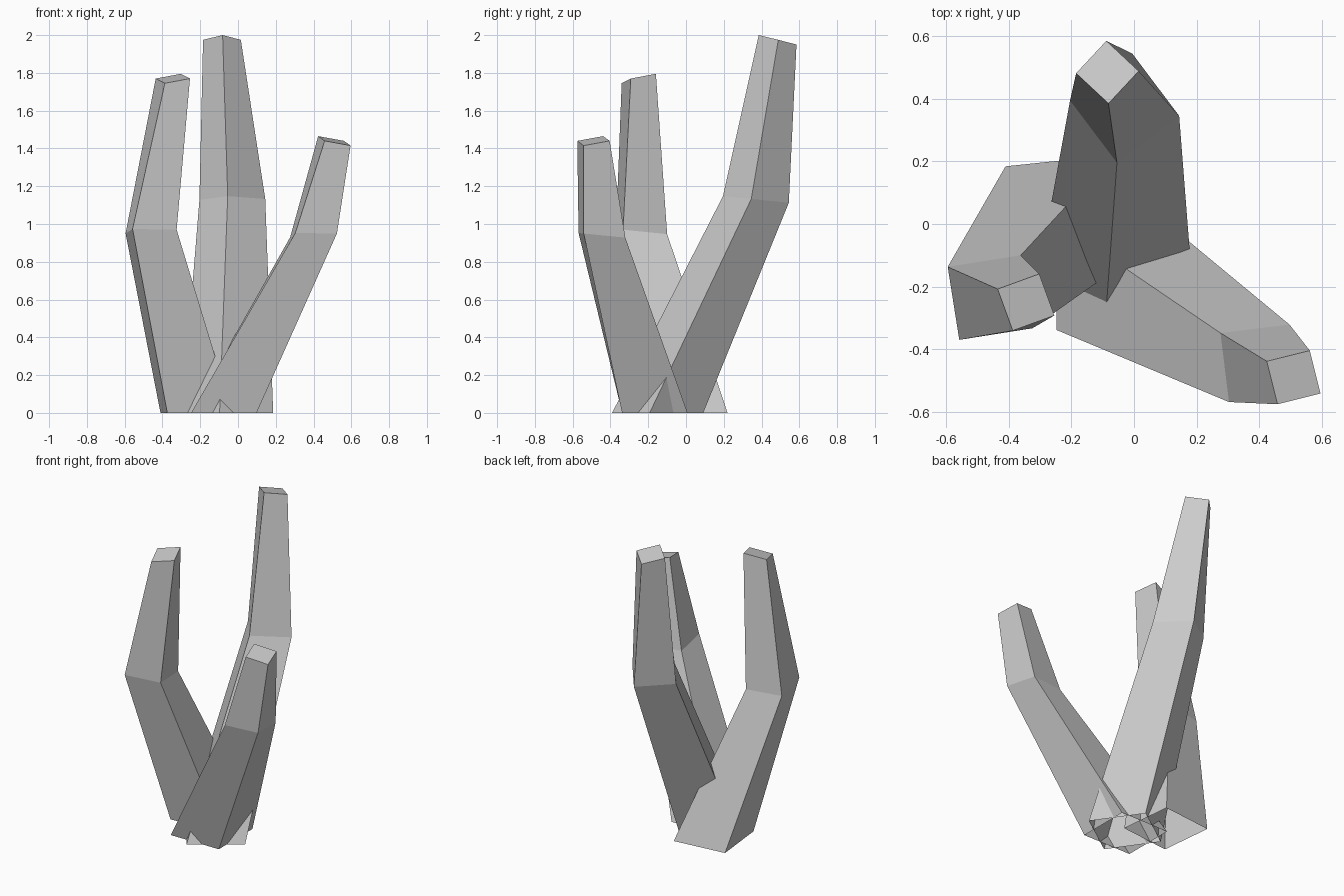
import bpy, bmesh
from math import radians
from mathutils import Matrix, Vector

FOOT_RADIUS = 0.245
TIP_RADIUS = 0.1
TIP_SLOPE = 0.25
BEND_SLOPE = Vector((0, -0.1))

cube = bpy.data.objects.get("Cube")
if cube:
    bpy.data.objects.remove(cube, do_unlink=True)

# One flat grey for everything
grey = bpy.data.materials.new("plain_grey")
grey.use_nodes = True
colour = (0.6, 0.6, 0.6, 1)
grey.diffuse_color = colour
grey.node_tree.nodes["Principled BSDF"].inputs["Base Color"].default_value = colour


def square_ring(bm, centre, radius, heading, slope):
    """Square section with one corner at the heading, sheared by the slope."""
    ring = []
    corner = Matrix.Rotation(radians(heading), 2) @ Vector((radius, 0))
    for _ in range(4):
        offset = Vector((corner.x, corner.y, slope.dot(corner)))
        ring.append(bm.verts.new(Vector(centre) + offset))
        corner = corner.orthogonal()
    return ring


def make_prong(name, foot, foot_heading, bend, bend_heading, bend_radius, tip, tip_heading):
    """Bent prong: upright foot, bend, and a tip that slopes down to its heading."""
    bm = bmesh.new()
    tip_slope = Matrix.Rotation(radians(tip_heading), 2) @ Vector((-TIP_SLOPE, 0))
    rings = [
        square_ring(bm, (*foot, 0), FOOT_RADIUS, foot_heading, Vector((0, 0))),
        square_ring(bm, bend, bend_radius, bend_heading, BEND_SLOPE),
        square_ring(bm, tip, TIP_RADIUS, tip_heading, tip_slope),
    ]
    # Skin between neighbouring sections, then close the tip; the foot stays open
    for lower, upper in zip(rings, rings[1:]):
        for i in range(4):
            bm.faces.new((lower[i - 1], lower[i], upper[i], upper[i - 1]))
    bm.faces.new(rings[-1])
    bmesh.ops.recalc_face_normals(bm, faces=bm.faces)

    mesh = bpy.data.meshes.new(name)
    bm.to_mesh(mesh)
    bm.free()
    mesh.materials.append(grey)
    prong = bpy.data.objects.new(name, mesh)
    bpy.context.collection.objects.link(prong)


# Tall prong leaning to the back
make_prong(
    "back_prong",
    foot=(-0.055, -0.15), foot_heading=80,
    bend=(-0.03, 0.37, 1.13), bend_heading=82, bend_radius=0.176,
    tip=(-0.085, 0.485, 1.975), tip_heading=92,
)

# Middle prong leaning to the right
make_prong(
    "right_prong",
    foot=(-0.22, 0.03), foot_heading=-129,
    bend=(-0.46, -0.235, 0.96), bend_heading=-126, bend_radius=0.167,
    tip=(-0.345, -0.25, 1.77), tip_heading=-115,
)

# Short prong leaning to the front left
make_prong(
    "left_prong",
    foot=(-0.075, -0.165), foot_heading=-45,
    bend=(0.4, -0.445, 0.94), bend_heading=-38, bend_radius=0.157,
    tip=(0.51, -0.49, 1.44), tip_heading=-31,
)
